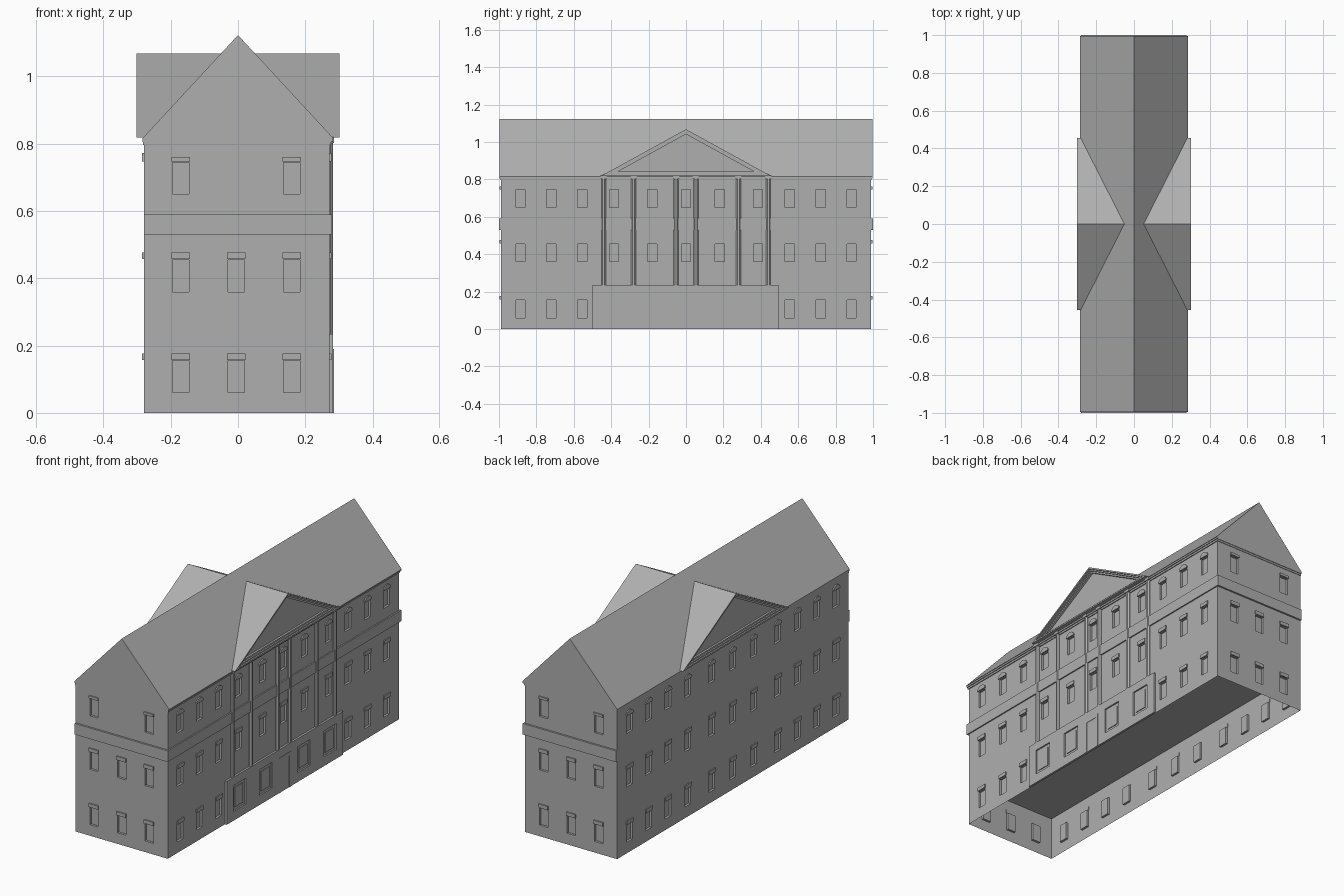
import bpy, bmesh, math
from mathutils import Vector

if "Cube" in bpy.data.objects:
    bpy.data.objects.remove(bpy.data.objects["Cube"])

XL, XR, YE = -0.28, 0.272, 0.99       # wall planes
# wall name: (point at u = 0, outward direction, u direction)
WALLS = {
    "right": (Vector((XR, 0, 0)), Vector((1, 0, 0)), Vector((0, 1, 0))),
    "left": (Vector((XL, 0, 0)), Vector((-1, 0, 0)), Vector((0, 1, 0))),
    "front": (Vector((0, -YE, 0)), Vector((0, -1, 0)), Vector((1, 0, 0))),
    "back": (Vector((0, YE, 0)), Vector((0, 1, 0)), Vector((1, 0, 0))),
}
stone = bpy.data.materials.new("grey_stone")
stone.diffuse_color = (0.43, 0.43, 0.43, 1)
stone.use_nodes = True
stone.node_tree.nodes["Principled BSDF"].inputs["Base Color"].default_value = stone.diffuse_color


def finish(bm, name):
    bmesh.ops.recalc_face_normals(bm, faces=bm.faces)
    me = bpy.data.meshes.new(name)
    bm.to_mesh(me)
    bm.free()
    me.materials.append(stone)
    ob = bpy.data.objects.new(name, me)
    bpy.context.collection.objects.link(ob)
    return ob


def prism(bm, pts, offset):
    """Extrude a polygon of 3D points along an offset."""
    a = [bm.verts.new(p) for p in pts]
    b = [bm.verts.new(Vector(p) + Vector(offset)) for p in pts]
    bm.faces.new(a)
    bm.faces.new(b[::-1])
    for i in range(len(a)):
        j = (i + 1) % len(a)
        bm.faces.new((a[i], b[i], b[j], a[j]))


def box(bm, x0, x1, y0, y1, z0, z1):
    prism(bm, [(x0, y0, z0), (x1, y0, z0), (x1, y1, z0), (x0, y1, z0)], (0, 0, z1 - z0))


def on_wall(bm, wall, uz, d0, d1):
    """Extrude a (u, z) outline on a wall from depth d0 to d1."""
    o, n, u = WALLS[wall]
    prism(bm, [o + n * d0 + u * a + Vector((0, 0, z)) for a, z in uz], n * (d1 - d0))


def rect(u, w, z0, z1):
    return [(u - w / 2, z0), (u + w / 2, z0), (u + w / 2, z1), (u - w / 2, z1)]


def cut(ob, cutter):
    mod = ob.modifiers.new("recesses", 'BOOLEAN')
    mod.operation, mod.solver, mod.object = 'DIFFERENCE', 'EXACT', cutter
    bpy.context.view_layer.update()
    dg = bpy.context.evaluated_depsgraph_get()
    me = bpy.data.meshes.new_from_object(ob.evaluated_get(dg))
    ob.modifiers.clear()
    ob.data = me
    bpy.data.objects.remove(cutter)


# walls with recessed windows and their hoods
cuts, hoods = bmesh.new(), bmesh.new()
LONG = [s * v for v in (0.18, 0.385, 0.555, 0.72, 0.885) for s in (-1, 1)] + [0]
for wall in WALLS:
    for floor, z0 in enumerate((0.06, 0.36, 0.65)):
        if wall in ("left", "right"):
            us = LONG
            if wall == "right" and floor == 0:
                us = [v for v in LONG if abs(v) > 0.5]
        else:
            us = (-0.17, 0.16) if floor == 2 else (-0.17, -0.005, 0.16)
        for u in us:
            on_wall(cuts, wall, rect(u, 0.05, z0, z0 + 0.095), -0.012, 0.02)
            zt = z0 + 0.097
            if floor < 2:
                on_wall(hoods, wall, rect(u, 0.056, zt, zt + 0.02), -0.002, 0.006)
            elif wall in ("left", "right"):
                arc = [(u + 0.03 * math.cos(math.pi * i / 8), zt + 0.026 * math.sin(math.pi * i / 8))
                       for i in range(9)]
                on_wall(hoods, wall, arc, -0.002, 0.006)
            else:
                on_wall(hoods, wall, rect(u, 0.056, zt, zt + 0.014), -0.002, 0.006)
finish(hoods, "window_hoods")
bm = bmesh.new()
box(bm, XL, XR, -YE, YE, 0, 0.815)
walls = finish(bm, "walls")
cut(walls, finish(cuts, "window_cutter"))

# underside is open up to a raised floor
bm = bmesh.new()
bm.from_mesh(walls.data)
low = [f for f in bm.faces if all(v.co.z < 0.001 for v in f.verts)]
bmesh.ops.delete(bm, geom=low, context='FACES')
bm.to_mesh(walls.data)
bm.free()
bm = bmesh.new()
bm.faces.new([bm.verts.new(p) for p in ((XL, -YE, .235), (XL, YE, .235), (XR, YE, .235), (XR, -YE, .235))])
finish(bm, "raised_floor")

# gabled main roof
bm = bmesh.new()
prism(bm, [(-0.285, -0.996, 0.815), (0.285, -0.996, 0.815), (0, -0.996, 1.123)], (0, 1.992, 0))
finish(bm, "main_roof")

# eaves moulding in two steps
bm = bmesh.new()
box(bm, XL - 0.002, XR + 0.005, -YE - 0.003, YE + 0.003, 0.796, 0.806)
box(bm, XL - 0.004, 0.282, -YE - 0.006, YE + 0.006, 0.806, 0.816)
finish(bm, "eaves_cornice")

# belt band on the two ends and the column side
bm = bmesh.new()
box(bm, XL, 0.279, -1.0, -YE + 0.002, 0.53, 0.59)
box(bm, XL, 0.279, YE - 0.002, 1.0, 0.53, 0.59)
box(bm, XR - 0.002, 0.279, -1.0, 1.0, 0.53, 0.59)
finish(bm, "belt_band")

# pediments: triangle outline stepped inwards, one on each long side
W, Z0, H = 0.455, 0.818, 0.25
slope = math.hypot(W, H)
R = W * H / (W + slope)               # inscribed circle radius
STEPS = [(0.045, 0), (0.301, 0), (0.301, 0.008), (0.293, 0.008), (0.293, 0.015),
         (0.285, 0.015), (0.285, 0.023), (0.274, 0.023)]
for side, name in ((1, "right_pediment"), (-1, "left_pediment")):
    bm = bmesh.new()
    loops = []
    for x, t in STEPS:
        k = 1 - t / R
        loops.append([bm.verts.new((side * x, y * k, Z0 + R + (z - R) * k))
                      for y, z in ((-W, 0), (W, 0), (0, H))])
    for a, b in zip(loops, loops[1:]):
        for i in range(3):
            j = (i + 1) % 3
            bm.faces.new((a[i], a[j], b[j], b[i]))
    bm.faces.new(loops[0])
    bm.faces.new(loops[-1])
    finish(bm, name)

# ground-floor entrance block with recessed windows
bm = bmesh.new()
box(bm, XR - 0.001, 0.283, -0.5, 0.495, 0, 0.235)
block = finish(bm, "entrance_block")
bm = bmesh.new()
panes = bmesh.new()
for y in (-0.39, -0.165, 0.16, 0.385):
    box(bm, 0.275, 0.3, y - 0.054, y + 0.054, 0.05, 0.19)
    box(panes, 0.27, 0.279, y - 0.036, y + 0.036, 0.066, 0.172)
cut(block, finish(bm, "block_cutter"))
finish(panes, "block_window_panels")

# door surround
bm = bmesh.new()
box(bm, 0.275, 0.285, -0.055, -0.038, 0, 0.19)
box(bm, 0.275, 0.285, 0.033, 0.05, 0, 0.19)
box(bm, 0.275, 0.285, -0.055, 0.05, 0.172, 0.19)
finish(bm, "door_surround")

# six engaged columns with caps
bm = bmesh.new()
for y in (-0.44, -0.28, -0.053, 0.053, 0.28, 0.44):
    ring = [(0.270 + 0.014 * math.cos(math.pi * i / 4 + math.pi / 8),
             y + 0.014 * math.sin(math.pi * i / 4 + math.pi / 8), 0.235) for i in range(8)]
    prism(bm, ring, (0, 0, 0.575))
    box(bm, XR - 0.002, 0.286, y - 0.017, y + 0.017, 0.803, 0.82)
finish(bm, "columns")
